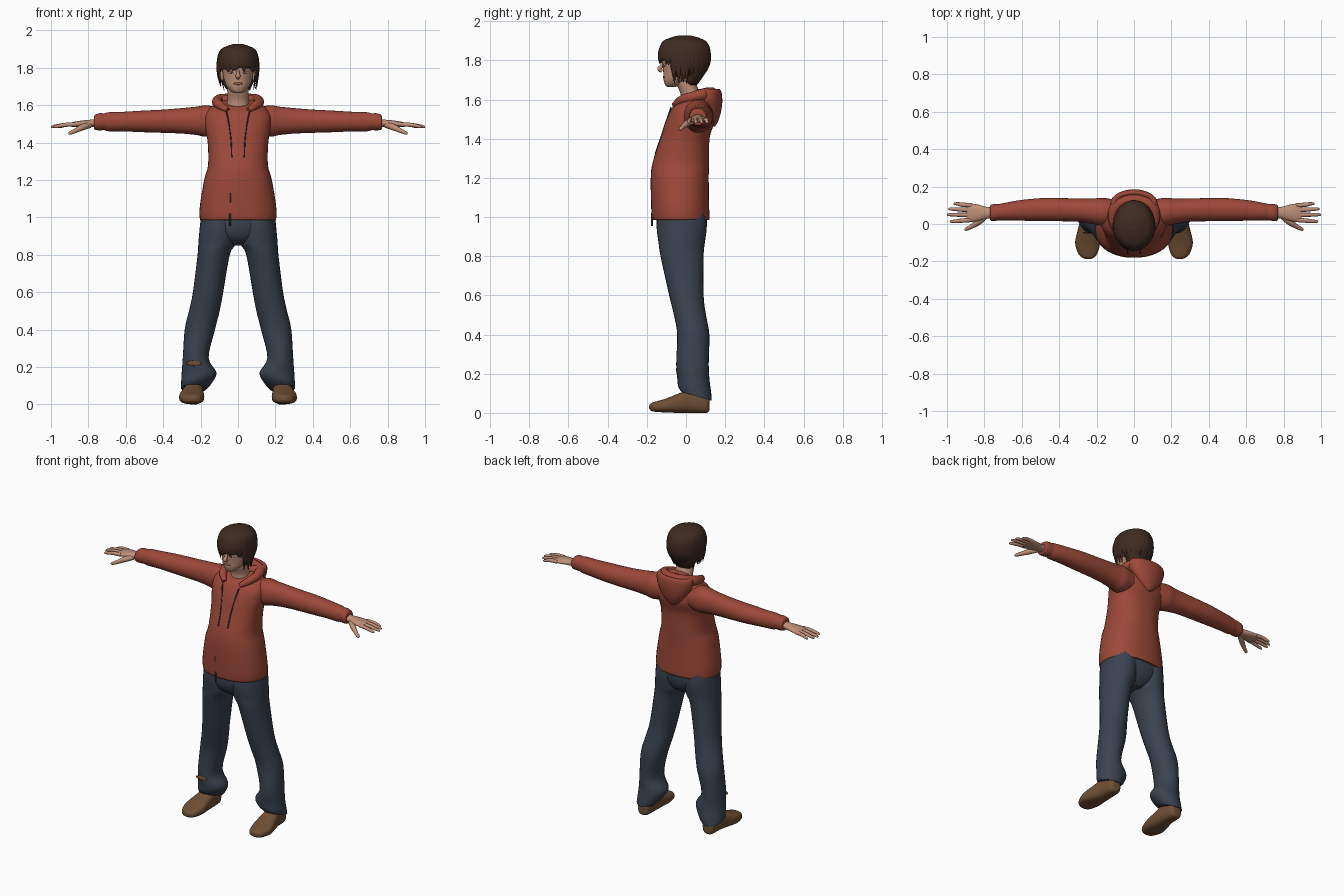
import bpy, bmesh, math, random
from mathutils import Vector

random.seed(4)


def material(name, rgb):
    m = bpy.data.materials.new(name)
    m.diffuse_color = (*rgb, 1)
    return m


RED = material("red fabric", (0.33, 0.065, 0.04))
DENIM = material("dark denim", (0.043, 0.056, 0.08))
SKIN = material("skin", (0.52, 0.28, 0.19))
HAIR = material("brown hair", (0.05, 0.024, 0.014))
LEATHER = material("brown leather", (0.16, 0.08, 0.036))
LIP = material("lip", (0.36, 0.13, 0.10))
WHITE = material("eye white", (0.6, 0.58, 0.55))
DARK = material("dark trim", (0.03, 0.035, 0.05))


def spline(rows, steps):
    """Catmull-Rom interpolation through tuples of numbers."""
    out = []
    for i in range(len(rows) - 1):
        a, b, c, d = (rows[max(i - 1, 0)], rows[i], rows[i + 1], rows[min(i + 2, len(rows) - 1)])
        for s in range(steps):
            t = s / steps
            out.append(tuple(0.5 * (2 * q + (r - p) * t + (2 * p - 5 * q + 4 * r - w) * t * t
                                    + (3 * q - p - 3 * r + w) * t ** 3)
                             for p, q, r, w in zip(a, b, c, d)))
    return out + [tuple(rows[-1])]


def skin_rings(bm, rings, n, e=1.0):
    """Join rings given as (centre, u, v) into a capped skin."""
    loops = []
    for c, u, v in rings:
        loop = []
        for k in range(n):
            a = 2 * math.pi * k / n
            ca, sa = math.cos(a), math.sin(a)
            loop.append(bm.verts.new(c + u * math.copysign(abs(ca) ** e, ca)
                                     + v * math.copysign(abs(sa) ** e, sa)))
        loops.append(loop)
    for l0, l1 in zip(loops, loops[1:]):
        for k in range(n):
            j = (k + 1) % n
            bm.faces.new((l0[k], l0[j], l1[j], l1[k]))
    bm.faces.new(loops[0])
    bm.faces.new(loops[-1])


def loft(bm, axis, rows, n=28, e=1.0, steps=4):
    """Rows: (position on axis, centre a, centre b, radius a, radius b, tilt)."""
    rings = []
    for p, a, b, ra, rb, t in spline([(*r, 0)[:6] for r in rows], steps):
        if axis == 'z':
            rings.append((Vector((a, b, p)), Vector((ra, 0, 0)), Vector((0, rb, t * rb))))
        elif axis == 'x':
            rings.append((Vector((p, a, b)), Vector((0, ra, 0)), Vector((0, 0, rb))))
        else:
            rings.append((Vector((a, p, b)), Vector((ra, 0, 0)), Vector((0, 0, rb))))
    skin_rings(bm, rings, n, e)


def tube(bm, pts, ref=(0, 0, 1), flat=1.0, n=10, steps=4):
    """Tapered tube through points (x, y, z, radius)."""
    path = spline(pts, steps)
    rings = []
    for i, p in enumerate(path):
        t = Vector(path[min(i + 1, len(path) - 1)][:3]) - Vector(path[max(i - 1, 0)][:3])
        u = t.cross(Vector(ref)).normalized()
        v = t.cross(u).normalized()
        rings.append((Vector(p[:3]), u * p[3], v * p[3] * flat))
    skin_rings(bm, rings, n)


def ball(bm, c, r):
    loft(bm, 'z', [(c[2] + r[2] * math.sin(a), c[0], c[1], r[0] * math.cos(a), r[1] * math.cos(a))
                   for a in [math.radians(d) for d in range(-88, 89, 22)]], n=16, steps=2)


def finish(name, bm, mat, mirror=False):
    bmesh.ops.recalc_face_normals(bm, faces=bm.faces[:])
    me = bpy.data.meshes.new(name)
    bm.to_mesh(me)
    bm.free()
    me.materials.append(mat)
    for p in me.polygons:
        p.use_smooth = len(p.vertices) == 4
    ob = bpy.data.objects.new(name, me)
    bpy.context.collection.objects.link(ob)
    if mirror:
        ob.modifiers.new("mirror", 'MIRROR').use_mirror_merge = False
    return ob


# Hoodie body
bm = bmesh.new()
loft(bm, 'z', [(0.988, 0, -.026, .192, .138), (0.992, 0, -.027, .204, .147), (1.06, 0, -.03, .204, .148),
               (1.2, 0, -.032, .181, .148), (1.28, 0, -.026, .16, .144), (1.4, 0, -.006, .162, .126),
               (1.48, 0, .017, .176, .125), (1.54, 0, .026, .178, .111, .05), (1.58, 0, .03, .155, .095, .15),
               (1.605, 0, .032, .115, .08, .3), (1.617, 0, .034, .085, .066, .4)], n=40, e=.87)
finish("hoodie_body", bm, RED)

# Sleeves with a bunched cuff
bm = bmesh.new()
loft(bm, 'x', [(.10, .06, 1.515, .07, .07), (.17, .065, 1.515, .075, .084), (.22, .068, 1.516, .068, .076),
               (.3, .074, 1.516, .062, .068), (.4, .077, 1.514, .062, .062), (.5, .077, 1.513, .061, .058),
               (.62, .072, 1.512, .054, .052), (.69, .066, 1.511, .047, .051), (.715, .064, 1.511, .044, .045),
               (.74, .062, 1.511, .045, .046), (.765, .06, 1.508, .043, .04), (.77, .06, 1.507, .034, .03)],
     e=.95)
finish("sleeves", bm, RED, True)

# Folded hood bag and the collar running round the neck
bm = bmesh.new()
loft(bm, 'z', [(1.462, 0, .135, .012, .012), (1.485, 0, .132, .045, .03), (1.53, 0, .13, .085, .047),
               (1.58, 0, .118, .115, .067), (1.62, 0, .112, .126, .072), (1.645, 0, .114, .122, .064),
               (1.655, 0, .116, .105, .05), (1.64, 0, .112, .085, .036)])
half = [(.055, -.062, 1.572, .014), (.095, -.02, 1.598, .024), (.112, .04, 1.615, .028), (.09, .1, 1.628, .032)]
tube(bm, half + [(0, .13, 1.632, .032)] + [(-x, y, z, r) for x, y, z, r in reversed(half)])
finish("hood", bm, RED)

# Trousers: seat and two flared legs
bm = bmesh.new()
loft(bm, 'z', [(1.04, 0, -.022, .192, .125), (.95, 0, -.022, .2, .128), (.89, 0, -.022, .15, .108),
               (.85, 0, -.02, .06, .06)])
finish("trouser_seat", bm, DENIM)
bm = bmesh.new()
loft(bm, 'z', [(1.03, .1, -.022, .095, .12), (.95, .102, -.022, .102, .128), (.86, .112, -.022, .1, .117),
               (.8, .13, -.02, .086, .11), (.6, .16, .002, .081, .088), (.5, .18, .02, .082, .082),
               (.4, .204, .037, .081, .082), (.25, .226, .033, .069, .083), (.17, .208, .038, .093, .082),
               (.115, .222, .045, .082, .084, -.2), (.085, .236, .053, .068, .077, -.3)])
finish("trouser_legs", bm, DENIM, True)
bm = bmesh.new()
ball(bm, (-.235, -.046, .22), (.04, .005, .014))
finish("trouser_patch", bm, LEATHER)

# Shoes
bm = bmesh.new()
loft(bm, 'y', [(.12, .236, .045, .018, .03), (.105, .236, .05, .04, .05), (.03, .236, .06, .05, .06),
               (-.03, .242, .051, .058, .051), (-.10, .248, .038, .067, .036), (-.16, .247, .031, .05, .025),
               (-.18, .245, .03, .03, .018), (-.188, .245, .03, .012, .008)], e=.75)
finish("shoes", bm, LEATHER, True)

# Hands: palm, four fingers and thumb
bm = bmesh.new()
loft(bm, 'x', [(.74, .06, 1.505, .03, .022), (.79, .06, 1.502, .032, .02), (.83, .06, 1.5, .043, .018),
               (.87, .06, 1.497, .049, .015), (.895, .06, 1.495, .044, .01)], n=20)
for y0, y1, tip in [(.099, .108, .965), (.074, .08, .992), (.048, .05, 1.0), (.022, .014, .985)]:
    tube(bm, [(.87, y0, 1.497, .012), (.92, (y0 + y1) / 2, 1.495, .0115), (tip - .02, y1, 1.487, .009),
              (tip - .004, y1, 1.483, .006), (tip, y1, 1.482, .002)])
tube(bm, [(.79, .045, 1.495, .016), (.83, .012, 1.482, .017), (.87, -.014, 1.463, .012),
          (.898, -.028, 1.45, .009), (.905, -.033, 1.446, .003)])
finish("hands", bm, SKIN, True)

# Head, neck, nose and ears
bm = bmesh.new()
loft(bm, 'z', [(1.56, 0, .025, .065, .055), (1.62, 0, .025, .058, .051), (1.68, 0, .003, .056, .05),
               (1.73, 0, 0, .055, .05)])
loft(bm, 'z', [(1.664, 0, -.075, .018, .02), (1.674, 0, -.068, .037, .038), (1.7, 0, -.05, .06, .064),
               (1.73, 0, -.03, .074, .085), (1.77, 0, -.015, .082, .105), (1.82, 0, -.01, .088, .114),
               (1.87, 0, -.01, .075, .1), (1.9, 0, -.01, .03, .05)])
tube(bm, [(0, -.115, 1.79, .006), (0, -.127, 1.77, .009), (0, -.135, 1.756, .013), (0, -.122, 1.745, .009)],
     ref=(0, 1, 0))
for s in (-1, 1):
    ball(bm, (s * .084, 0, 1.76), (.012, .02, .032))
finish("head", bm, SKIN)

# Face details
bm = bmesh.new()
ball(bm, (0, -.112, 1.715), (.024, .006, .007))
finish("lips", bm, LIP)
for name, mat, y, r in [("eyes", WHITE, -.109, (.014, .006, .007)), ("irises", DARK, -.113, (.006, .004, .006))]:
    bm = bmesh.new()
    ball(bm, (.035, y, 1.775), r)
    finish(name, bm, mat, True)

# Hair cap plus loose locks that hang from the crown
bm = bmesh.new()
loft(bm, 'z', [(1.672, 0, .02, .05, .03), (1.7, 0, .03, .073, .045), (1.74, 0, .035, .088, .058),
               (1.785, 0, .035, .096, .08), (1.803, 0, -.008, .102, .124), (1.85, 0, -.008, .106, .128),
               (1.89, 0, -.008, .092, .111), (1.915, 0, -.008, .06, .075), (1.928, 0, -.008, .02, .025)])
count = 56
for i in range(count):
    a = -math.pi + 2 * math.pi * (i + random.uniform(-.3, .3)) / count
    back = max(0, -math.cos(a))
    if abs(a) < 1.1:
        z, s = random.uniform(1.772, 1.802), 1.0
    else:
        z, s = random.uniform(1.68, 1.725) - .01 * back, .9 - .42 * back + random.uniform(-.04, .06)

    def at(k, z, r):
        return (math.sin(a) * .107 * k, -.008 - math.cos(a) * .129 * k, z, r)
    mid = 1.81 if abs(a) < 1.1 else 1.77
    tube(bm, [at(.35, 1.918, .008), at(.8, 1.895, .017), at(.98, 1.845, .018),
              at(1.0 - .06 * back, mid, .015), at(s, z, .002)],
         ref=(math.sin(a), -math.cos(a), .3), flat=.4, n=8)
finish("hair", bm, HAIR)

# Drawstrings and zip pull
bm = bmesh.new()
for s in (-1, 1):
    tube(bm, [(s * .06, -.076, 1.56, .004), (s * .045, -.103, 1.48, .004), (s * .036, -.133, 1.39, .004),
              (s * .034, -.157, 1.32, .004)], ref=(1, 0, 0), n=6)
for z0, z1 in [(1.13, 1.08), (1.02, .955)]:
    tube(bm, [(-.042, -.174, z0, .006), (-.042, -.174, z1, .005)], ref=(0, 1, 0), n=6)
finish("drawstrings_and_zip", bm, DARK)
